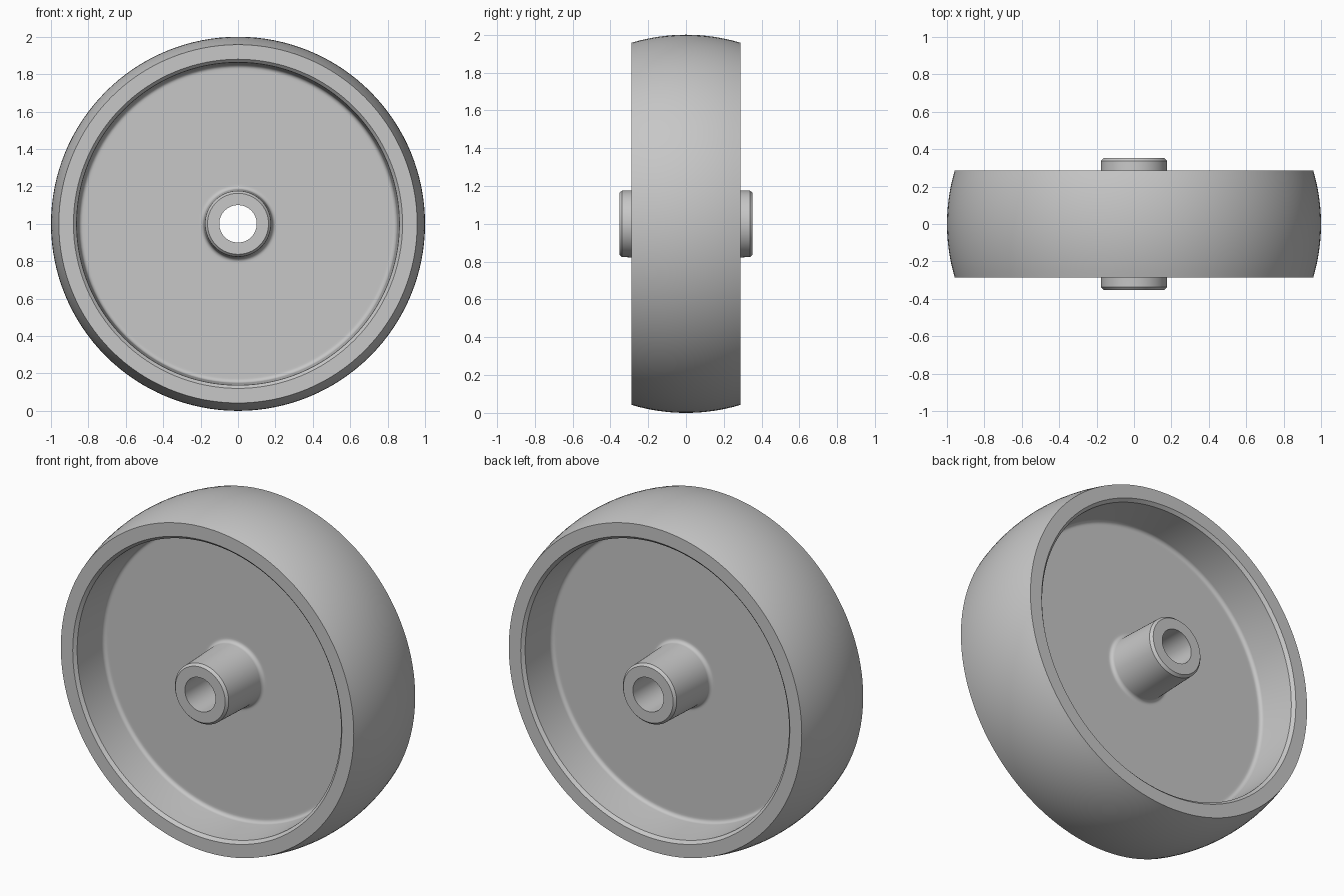
import bpy, bmesh, math

if "Cube" in bpy.data.objects:
    bpy.data.objects.remove(bpy.data.objects["Cube"])

SEGMENTS = 128

gray = bpy.data.materials.new("light_gray")
gray.diffuse_color = (0.57, 0.57, 0.57, 1.0)
gray.use_nodes = True
gray.node_tree.nodes["Principled BSDF"].inputs["Base Color"].default_value = gray.diffuse_color


def arc(cr, cy, radius, start, end, steps):
    """Points (radius, y) on an arc, angles in degrees."""
    out = []
    for i in range(steps + 1):
        a = math.radians(start + (end - start) * i / steps)
        out.append((cr + radius * math.cos(a), cy + radius * math.sin(a)))
    return out


# Half profile (radius, y), from the bore outwards to the tread centre
HUB_Y, RIM_Y, WEB_Y, FILLET = 0.353, 0.287, 0.037, 0.022
HUB_R, WALL_R = 0.184, 0.851
half = [(0.10, HUB_Y), (0.163, HUB_Y), (0.176, HUB_Y - 0.015)]            # hub end and chamfer
half += arc(HUB_R + FILLET, WEB_Y + FILLET, FILLET, 180, 270, 6)          # hub root fillet
half += [(HUB_R + FILLET + 0.01, WEB_Y), (WALL_R - FILLET - 0.01, WEB_Y)]  # flat web
half += arc(WALL_R - FILLET, WEB_Y + FILLET, FILLET, 270, 360, 6)         # rim root fillet
half += [(0.863, RIM_Y - 0.017), (0.88, RIM_Y)]                           # rim wall and lip chamfer

# Crowned tread as a shallow arc
sag = 0.042
crown = (RIM_Y ** 2 + sag ** 2) / (2 * sag)
edge = math.degrees(math.asin(RIM_Y / crown))
tread = arc(1 - crown, 0, crown, edge, -edge, 16)

# Mirror the half profile to close the section
profile = half + tread + [(r, -y) for r, y in reversed(half)]

# Revolve the section around the axle
bm = bmesh.new()
rings = []
for s in range(SEGMENTS):
    a = 2 * math.pi * s / SEGMENTS
    rings.append([bm.verts.new((r * math.cos(a), y, 1 + r * math.sin(a))) for r, y in profile])
n = len(profile)
for s in range(SEGMENTS):
    p, q = rings[s], rings[(s + 1) % SEGMENTS]
    for i in range(n):
        j = (i + 1) % n
        bm.faces.new((p[i], p[j], q[j], q[i]))
bmesh.ops.recalc_face_normals(bm, faces=bm.faces)

mesh = bpy.data.meshes.new("wheel")
bm.to_mesh(mesh)
bm.free()
mesh.materials.append(gray)
wheel = bpy.data.objects.new("wheel", mesh)
bpy.context.collection.objects.link(wheel)

# Smooth surfaces with crisp chamfers
bpy.context.view_layer.objects.active = wheel
wheel.select_set(True)
bpy.ops.object.shade_smooth_by_angle(angle=math.radians(30))
